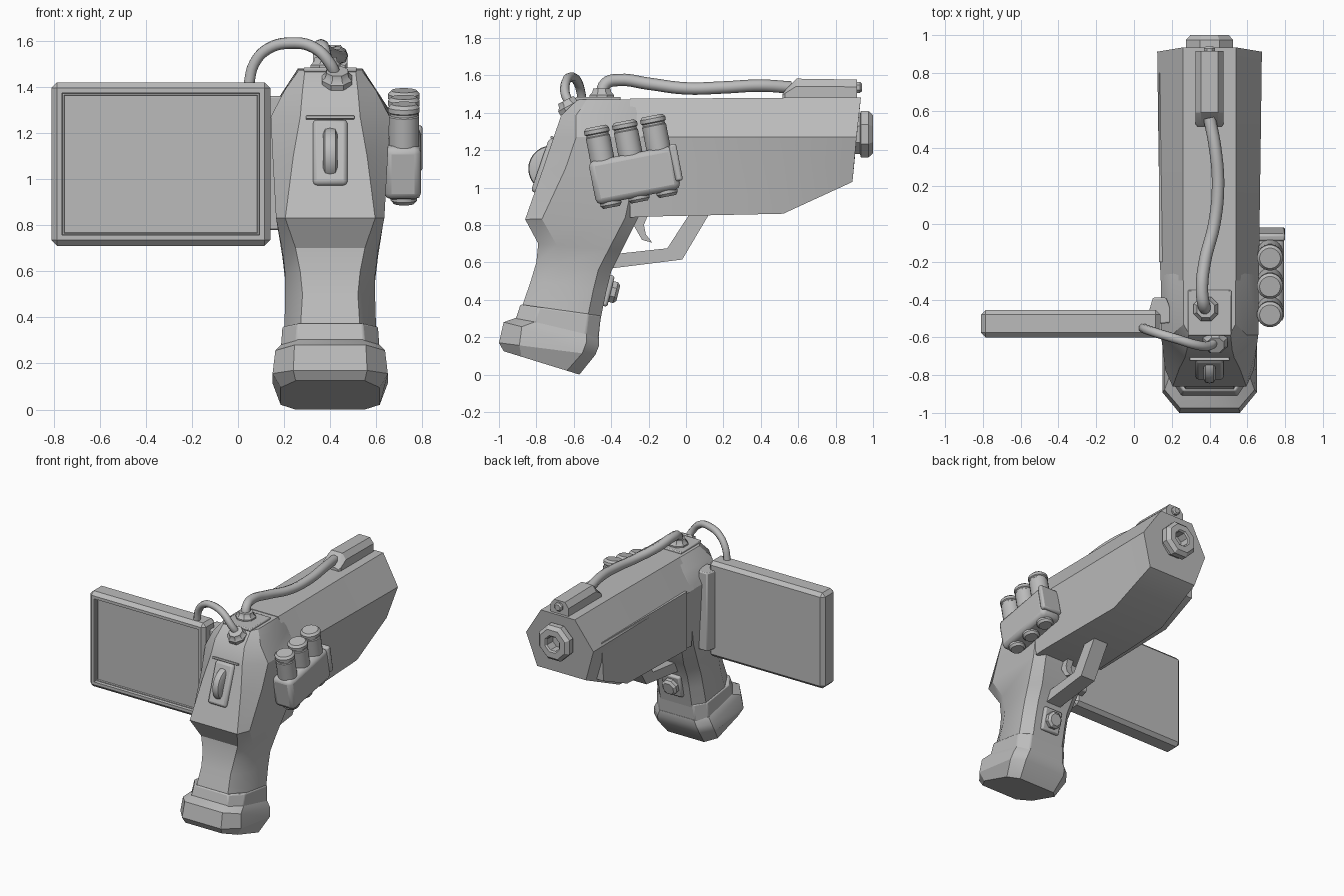
import bpy, bmesh, math
from mathutils import Matrix, Vector

if "Cube" in bpy.data.objects:
    bpy.data.objects.remove(bpy.data.objects["Cube"])

CX = 0.4  # centre line of the gun body
GREY = bpy.data.materials.new("plain_grey")
GREY.diffuse_color = (0.5, 0.5, 0.5, 1)
GREY.use_nodes = True
GREY.node_tree.nodes["Principled BSDF"].inputs["Base Color"].default_value = GREY.diffuse_color


def finish(name, bm, bevel=0.0, smooth=30, mat=None):
    """Turn a bmesh (x measured from the gun centre line) into an object."""
    bmesh.ops.recalc_face_normals(bm, faces=bm.faces[:])
    if mat:
        bm.transform(mat)
    bm.transform(Matrix.Translation((CX, 0, 0)))
    me = bpy.data.meshes.new(name)
    bm.to_mesh(me)
    bm.free()
    me.materials.append(GREY)
    ob = bpy.data.objects.new(name, me)
    bpy.context.collection.objects.link(ob)
    if bevel:
        m = ob.modifiers.new("bevel", 'BEVEL')
        m.width, m.segments, m.limit_method = bevel, 2, 'ANGLE'
    bpy.ops.object.select_all(action='DESELECT')
    ob.select_set(True)
    bpy.context.view_layer.objects.active = ob
    bpy.ops.object.shade_smooth_by_angle(angle=math.radians(smooth))
    return ob


def loft(name, rings, **kw):
    bm = bmesh.new()
    rows = [[bm.verts.new(p) for p in r] for r in rings]
    n = len(rows[0])
    for a, b in zip(rows, rows[1:]):
        for i in range(n):
            bm.faces.new((a[i], a[(i + 1) % n], b[(i + 1) % n], b[i]))
    bm.faces.new(rows[0][::-1])
    bm.faces.new(rows[-1])
    return finish(name, bm, **kw)


def side_prism(name, yz, hw, **kw):
    return loft(name, [[(x, y, z) for y, z in yz] for x in (-hw, hw)], **kw)


def lathe(name, prof, sides, mat, **kw):
    """Rings of (radius, height) round z, then placed by a matrix."""
    rings = [[(r * math.cos(t), r * math.sin(t), h)
              for t in [(k + .5) * math.tau / sides for k in range(sides)]] for r, h in prof]
    return loft(name, rings, mat=mat, **kw)


def place(x, y, z, rx=0.0):
    return Matrix.Translation((x, y, z)) @ Matrix.Rotation(math.radians(rx), 4, 'X')


def box(name, size, mat, **kw):
    bm = bmesh.new()
    bmesh.ops.create_cube(bm, size=1)
    bmesh.ops.scale(bm, vec=size, verts=bm.verts[:])
    return finish(name, bm, mat=mat, **kw)


def section(back, front, hw, bw, c, fw):
    """Octagonal slice between a back and a front point."""
    b, f = Vector((0, *back)), Vector((0, *front))
    d = (f - b).length
    half = [(bw, b), (hw, b.lerp(f, c / d)), (hw, b.lerp(f, 1 - .07 / d)), (fw, f)]
    return [(x, p.y, p.z) for x, p in half] + [(-x, p.y, p.z) for x, p in half[::-1]]


def cable(name, pts, r):
    cu = bpy.data.curves.new(name, 'CURVE')
    cu.dimensions = '3D'
    cu.bevel_depth, cu.bevel_resolution, cu.resolution_u = r, 2, 5
    sp = cu.splines.new('BEZIER')
    sp.bezier_points.add(len(pts) - 1)
    for bp, p in zip(sp.bezier_points, pts):
        bp.co = p
        bp.handle_left_type = bp.handle_right_type = 'AUTO'
    cu.materials.append(GREY)
    ob = bpy.data.objects.new(name, cu)
    bpy.context.collection.objects.link(ob)
    bpy.ops.object.select_all(action='DESELECT')
    ob.select_set(True)
    bpy.context.view_layer.objects.active = ob
    bpy.ops.object.convert(target='MESH')


# Barrel housing: hexagonal slices along y
def hexa(top, wide, low):
    half = [top, wide, low]
    return [(x, y, z) for x, y, z in half] + [(-x, y, z) for x, y, z in half[::-1]]

loft("barrel_housing", [
    hexa((.14, -.3, 1.475), (.26, -.3, 1.27), (.235, -.3, .84)),
    hexa((.14, -.19, 1.475), (.262, -.19, 1.27), (.235, -.19, .845)),
    hexa((.14, .52, 1.48), (.272, .52, 1.27), (.215, .52, .86)),
    hexa((.14, .935, 1.48), (.277, .912, 1.27), (.2, .89, 1.03))])

# Raised panel on the left side
loft("left_side_panel", [[(x, y, z) for y, z in
     [(-.2, 1.29), (.8, 1.29), (.78, 1.0), (.5, .875), (-.2, .86)]] for x in (-.268, -.15)])

# Rear housing and grip: tilted slices from bottom to top
loft("grip_and_rear_housing", [
    section((-.885, .34), (-.46, .28), .2, .13, .13, .13),
    section((-.83, .5), (-.425, .45), .195, .12, .13, .13),
    section((-.8, .6), (-.4, .55), .195, .13, .12, .13),
    section((-.79, .7), (-.345, .66), .208, .15, .1, .14),
    section((-.86, .83), (-.255, .84), .235, .195, .09, .18),
    section((-.765, 1.1), (-.2, 1.1), .25, .16, .12, .2),
    section((-.707, 1.27), (-.2, 1.27), .258, .13, .12, .2),
    section((-.668, 1.385), (-.2, 1.385), .198, .12, .08, .15),
    section((-.58, 1.47), (-.2, 1.472), .138, .11, .05, .11)])

# Grip collar and foot
loft("grip_collar", [
    section((-.885, .375), (-.455, .315), .207, .14, .1, .14),
    section((-.915, .28), (-.47, .17), .215, .15, .1, .15)], bevel=.008)
loft("grip_foot", [
    section((-.905, .305), (-.465, .2), .213, .14, .1, .14),
    section((-.975, .28), (-.465, .155), .238, .155, .1, .16),
    section((-1.0, .17), (-.485, .105), .25, .16, .11, .17),
    section((-.975, .125), (-.57, .0), .215, .15, .1, .15)])

# Flip-out screen with recessed display
bm = bmesh.new()
bmesh.ops.create_cube(bm, size=1)
bmesh.ops.scale(bm, vec=(.95, .145, .71), verts=bm.verts[:])
bmesh.ops.bevel(bm, geom=bm.edges[:], offset=.025, segments=1, affect='EDGES')
front = min(bm.faces, key=lambda f: f.calc_center_median().y)
for thick, depth in ((.03, 0), (.004, -.02), (.008, 0), (.004, -.01)):
    bmesh.ops.inset_region(bm, faces=[front], thickness=thick, depth=depth)
finish("flip_screen", bm, mat=place(-.335 - CX, -.5275, 1.065))

# Screen hinge on the left side
hinge = [(-.32, -.46), (-.3, -.39), (-.23, -.39), (-.18, -.52), (-.28, -.53)]
loft("screen_hinge", [[(x, y, z) for x, y in hinge] for z in (.78, 1.36)], bevel=.008)

# Cartridge rack on the right side
RACK = place(.32, -.28, 1.09, 11)
for i in (-1, 0, 1):
    lathe("cartridge", [(.045, -.185), (.058, -.17), (.058, -.12), (.066, -.11), (.066, .2),
                        (.061, .205), (.061, .215), (.069, .22), (.069, .24), (.055, .255)], 20,
          RACK @ Matrix.Translation((0, i * .153, .015)))
box("rack_holder", (.16, .46, .235), RACK @ Matrix.Translation((-.005, 0, -.025)), bevel=.03)
box("rack_clip", (.16, .04, .2), RACK @ Matrix.Translation((.0, .23, .0)), bevel=.012)
box("rack_mount", (.12, .34, .2), RACK @ Matrix.Translation((-.08, 0, -.02)))

# Muzzle nozzle with a bore
lathe("muzzle_nozzle", [(.115, 0), (.115, .04), (.135, .045), (.135, .085), (.11, .11), (.065, .11),
                        (.055, .1), (.055, .03)], 8, place(0, .89, 1.285, -90))

# Canister on top of the barrel
def can(y, s, top):
    return [(x * s, y, z) for x, z in
            [(.075, 1.47), (.075, 1.48 + (top - 1.48) * .6), (.045, top), (-.045, top),
             (-.075, 1.48 + (top - 1.48) * .6), (-.075, 1.47)]]

loft("top_canister", [can(.515, .85, 1.5), can(.53, 1, 1.52), can(.59, 1, 1.582), can(.915, 1, 1.577)])
lathe("canister_plug", [(.032, 0), (.032, .03), (.022, .04)], 8, place(0, .9, 1.535, -90))

# Cables and their hexagonal fittings
cable("long_cable", [(.4, .56, 1.535), (.43, .4, 1.545), (.445, .2, 1.535), (.425, 0, 1.53),
                     (.375, -.2, 1.555), (.36, -.36, 1.575), (.37, -.43, 1.555), (.38, -.455, 1.48)], .033)
cable("screen_cable", [(.43, -.61, 1.43), (.4, -.645, 1.5), (.33, -.64, 1.57), (.23, -.61, 1.59),
                       (.13, -.58, 1.565), (.07, -.56, 1.5), (.045, -.55, 1.4)], .025)
box("top_plate", (.23, .24, .02), place(0, -.47, 1.475), bevel=.006)
FIT = [(.07, 0), (.07, .025), (.055, .04), (.05, .06), (.04, .06)]
lathe("long_cable_fitting", FIT, 8, place(-.02, -.45, 1.47))
lathe("screen_cable_fitting", FIT, 8, place(.03, -.615, 1.415, 28))

# Thumb wheel on the back
BACK = place(0, -.762, 1.115, -19)
box("wheel_plate", (.15, .04, .3), BACK, bevel=.018)
box("rear_lip", (.21, .03, .014), place(0, -.71, 1.265, -19), bevel=.004)
lathe("thumb_wheel", [(.1, -.032), (.12, -.022), (.124, 0), (.12, .022), (.1, .032)], 28,
      BACK @ Matrix.Translation((0, .045, 0)) @ Matrix.Rotation(math.pi / 2, 4, 'Y'))

# Trigger and its guard
side_prism("trigger_guard", [(-.42, .565), (-.02, .615), (.125, .86), (.02, .86), (-.1, .675),
                             (-.42, .64)], .06)
side_prism("trigger", [(-.32, .86), (-.275, .79), (-.235, .72), (-.18, .705), (-.215, .75),
                       (-.225, .8), (-.2, .86)], .025)

# Button on the front of the grip
GRIP = place(0, -.425, .45, -14)
box("button_plate", (.15, .05, .17), GRIP, bevel=.012)
lathe("grip_button", [(.062, 0), (.062, .04), (.045, .055)], 8,
      GRIP @ Matrix.Translation((0, .01, 0)) @ Matrix.Rotation(-math.pi / 2, 4, 'X'))
